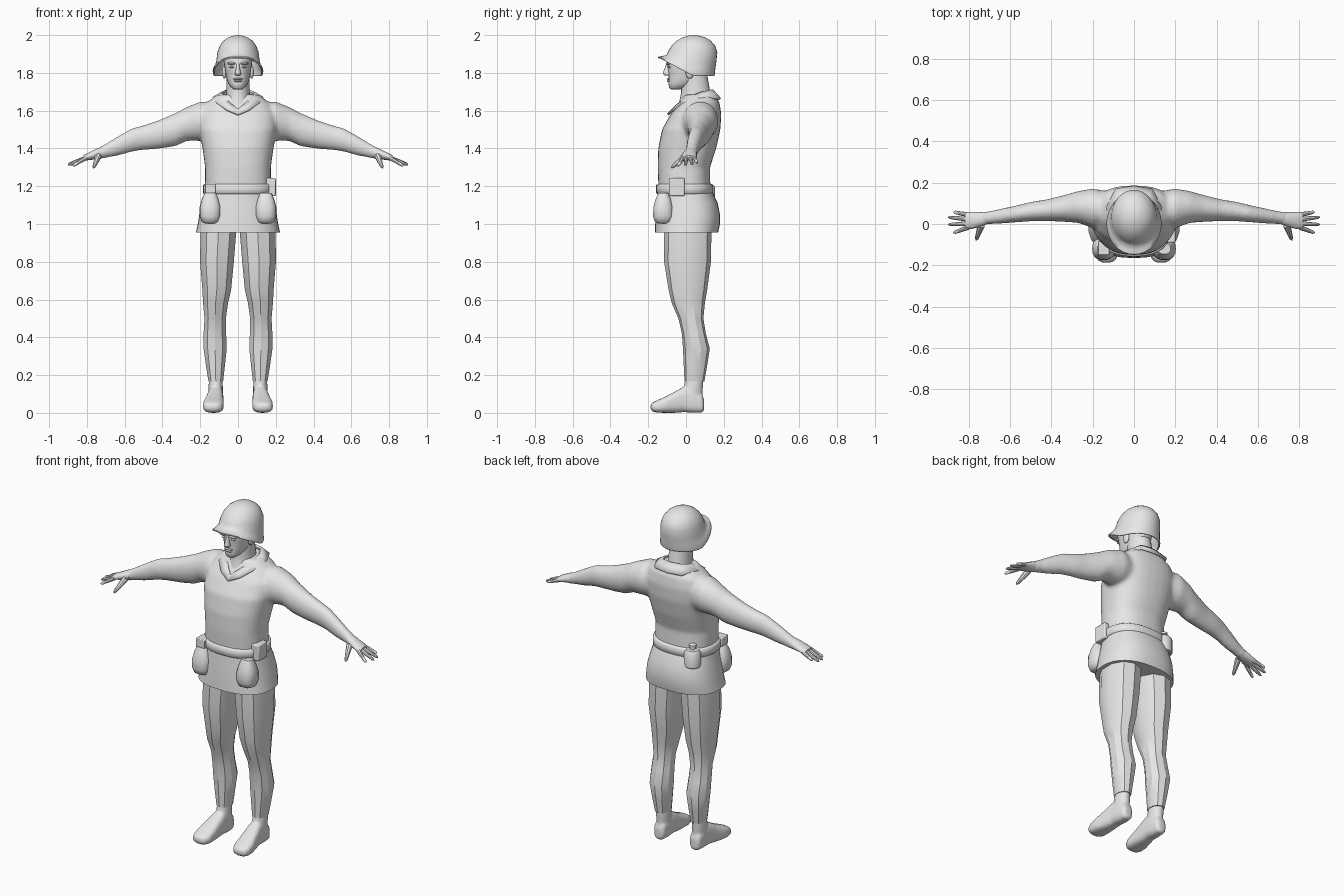
import bpy, bmesh, math
from mathutils import Vector, Matrix

grey = bpy.data.materials.new("light_grey")
grey.diffuse_color = (0.8, 0.8, 0.8, 1)


def loft(bm, rings, n=24, axis='z', p=2.0, s=1, phase=0.0, tilt=None, caps=True):
    """Skin rings (t, a0, a1, b0, b1) along an axis; s mirrors x."""
    loops = []
    for r in rings:
        t, a0, a1, b0, b1 = r[:5]
        loop = []
        for i in range(n):
            q = 2 * math.pi * (i + phase) / n
            c, d = math.cos(q), math.sin(q)
            a = (a0 + a1) / 2 + (a1 - a0) / 2 * math.copysign(abs(c) ** (2 / p), c)
            b = (b0 + b1) / 2 + (b1 - b0) / 2 * math.copysign(abs(d) ** (2 / p), d)
            co = {'x': (t, a, b), 'y': (a, t, b), 'z': (a, b, t)}[axis]
            lift = tilt(co[1]) * r[5] if tilt else 0
            loop.append(bm.verts.new((co[0] * s, co[1], co[2] + lift)))
        loops.append(loop)
    for u, v in zip(loops, loops[1:]):
        for i in range(n):
            j = (i + 1) % n
            bm.faces.new((u[i], u[j], v[j], v[i]))
    if caps:
        bm.faces.new(loops[0])
    bm.faces.new(loops[-1])


def tube(bm, a, b, r0, r1, n=8):
    """Tapered finger-like rod with a rounded end."""
    a, b = Vector(a), Vector(b)
    rot = (b - a).to_track_quat('Z', 'Y').to_matrix().to_4x4()
    prev = None
    for f, r in ((0, r0), (0.5, (r0 + r1) / 2), (0.9, r1), (1, r1 * 0.4)):
        ring = [bm.verts.new(a.lerp(b, f) + rot @ Vector((r * math.cos(k * math.tau / n),
                r * math.sin(k * math.tau / n), 0))) for k in range(n)]
        if prev:
            for k in range(n):
                bm.faces.new((prev[k], prev[(k + 1) % n], ring[(k + 1) % n], ring[k]))
        else:
            bm.faces.new(ring)
        prev = ring
    bm.faces.new(prev)


def ball(bm, c, r, seg=16):
    m = Matrix.Translation(c) @ Matrix.Diagonal((*r, 1))
    bmesh.ops.create_uvsphere(bm, u_segments=seg, v_segments=seg // 2 + 2, radius=1, matrix=m)


def box(bm, lo, hi):
    lo, hi = Vector(lo), Vector(hi)
    m = Matrix.Translation((lo + hi) / 2) @ Matrix.Diagonal((*(hi - lo), 1))
    bmesh.ops.create_cube(bm, size=1, matrix=m)


def finish(bm, name, angle=40, voxel=0, smooth=0, bevel=0, thick=0):
    bmesh.ops.recalc_face_normals(bm, faces=bm.faces)
    me = bpy.data.meshes.new(name)
    bm.to_mesh(me)
    bm.free()
    me.materials.append(grey)
    ob = bpy.data.objects.new(name, me)
    bpy.context.collection.objects.link(ob)
    bpy.context.view_layer.objects.active = ob
    ob.select_set(True)
    if voxel:
        m = ob.modifiers.new("blend", 'REMESH')
        m.mode, m.voxel_size, m.use_smooth_shade = 'VOXEL', voxel, True
        m = ob.modifiers.new("soften", 'SMOOTH')
        m.factor, m.iterations = 0.5, smooth
    else:
        if thick:
            m = ob.modifiers.new("thickness", 'SOLIDIFY')
            m.thickness, m.offset = thick, -1
        if bevel:
            m = ob.modifiers.new("bevel", 'BEVEL')
            m.width, m.segments = bevel, 2
        bpy.ops.object.shade_smooth_by_angle(angle=math.radians(angle))
    ob.select_set(False)
    return ob


# upper body and arms, blended into one skin
bm = bmesh.new()
torso = [(1.17, .175, -.145, .13), (1.3, .174, -.15, .127), (1.4, .188, -.147, .16),
         (1.5, .207, -.127, .182), (1.58, .205, -.082, .187), (1.64, .17, -.035, .178),
         (1.685, .11, -.01, .155)]
loft(bm, [(z, -w, w, f, b) for z, w, f, b in torso], 32, p=2.4)
arm = [(.08, 0, .15, 1.45, 1.645), (.2, -.02, .172, 1.44, 1.648), (.27, .005, .16, 1.44, 1.62),
       (.33, .01, .143, 1.412, 1.588), (.42, .014, .12, 1.398, 1.55), (.5, .013, .107, 1.392, 1.523),
       (.56, .009, .092, 1.383, 1.507), (.63, .003, .077, 1.363, 1.468), (.70, -.001, .062, 1.35, 1.425),
       (.74, -.006, .058, 1.342, 1.402)]
for s in (1, -1):
    loft(bm, arm, 20, 'x', s=s)
finish(bm, "upper_body", voxel=.011, smooth=4)

# hands
for s, side in ((1, "left"), (-1, "right")):
    bm = bmesh.new()
    loft(bm, [(.72, -.003, .056, 1.346, 1.41), (.75, -.015, .058, 1.343, 1.398), (.79, -.025, .058, 1.338, 1.378),
              (.82, -.024, .056, 1.335, 1.362)], 16, 'x', s=s)
    for y0, x1, y1, z1 in ((.045, .875, .058, 1.325), (.023, .9, .033, 1.315),
                           (.002, .9, -.003, 1.312), (-.017, .875, -.043, 1.308)):
        tube(bm, (.805 * s, y0, 1.35), (x1 * s, y1, z1), .012, .008)
    tube(bm, (.74 * s, -.005, 1.36), (.765 * s, -.078, 1.297), .018, .009)
    finish(bm, side + "_hand")

# jacket skirt with a sharp hem
bm = bmesh.new()
skirt = [(.955, .223, -.165, .17), (1.0, .213, -.163, .18), (1.05, .205, -.16, .18),
         (1.11, .19, -.155, .168), (1.16, .179, -.15, .145), (1.2, .174, -.147, .128)]
loft(bm, [(z, -w, w, f, b) for z, w, f, b in skirt], 32, p=2.4)
finish(bm, "jacket_skirt")

# belt
bm = bmesh.new()
for_belt = [(1.158, 0), (1.164, .008), (1.206, .008), (1.212, 0)]
loft(bm, [(z, -.178 - e, .178 + e, -.15 - e, .136 + e) for z, e in for_belt], 32, p=2.4)
finish(bm, "belt", 60)

# belt pouch and small buckle box
bm = bmesh.new()
box(bm, (.145, -.09, 1.148), (.2, -.008, 1.243))
finish(bm, "belt_pouch", bevel=.006)
bm = bmesh.new()
box(bm, (-.175, -.15, 1.163), (-.118, -.085, 1.213))
finish(bm, "belt_box", bevel=.004)

# canteen on the back of the belt
bm = bmesh.new()
loft(bm, [(z, -.12 - r, -.12 + r, .108 - r, .108 + r) for z, r in
          ((1.11, .04), (1.115, .046), (1.195, .046), (1.21, .035), (1.212, .015), (1.225, .015),
           (1.226, .02), (1.238, .02), (1.242, .012))], 18)
finish(bm, "canteen")

# rounded hip pockets
for s, side in ((1, "left"), (-1, "right")):
    bm = bmesh.new()
    loft(bm, [(z, .147 - w, .147 + w, -.12 - d, -.12 + d) for z, w, d in
              ((1.003, .03, .03), (1.012, .045, .046), (1.04, .056, .055), (1.09, .056, .053),
               (1.13, .045, .042), (1.165, .03, .026))], 18, p=2.5, s=s)
    finish(bm, side + "_pocket", 50)

# faceted trouser legs
leg = [(.98, .003, .203, -.115, .135), (.8, .018, .205, -.116, .132), (.65, .033, .192, -.092, .112),
       (.58, .05, .188, -.075, .1), (.5, .062, .18, -.04, .092), (.42, .06, .185, -.022, .105),
       (.34, .057, .185, -.016, .126), (.25, .067, .172, -.012, .112), (.165, .077, .158, -.008, .097)]
for s, side in ((1, "left"), (-1, "right")):
    bm = bmesh.new()
    loft(bm, leg, 10, p=2.2, s=s, phase=.5)
    finish(bm, side + "_trouser_leg", 30)

# boots
foot = [(.096, .098, .138, .012, .07), (.085, .084, .152, .002, .1), (.04, .078, .158, 0, .13),
        (-.01, .077, .162, .004, .14), (-.06, .076, .172, 0, .112), (-.11, .075, .184, 0, .086),
        (-.15, .077, .185, .001, .068), (-.175, .09, .176, .006, .056), (-.187, .11, .155, .018, .045)]
shaft = [(.04, .082, .154, -.01, .088), (.1, .08, .156, -.02, .088), (.14, .08, .156, -.012, .09),
         (.18, .082, .154, -.004, .092)]
for s, side in ((1, "left"), (-1, "right")):
    bm = bmesh.new()
    loft(bm, foot, 20, 'y', p=2.8, s=s)
    loft(bm, shaft, 20, s=s)
    finish(bm, side + "_boot", voxel=.007, smooth=3)

# head and neck
bm = bmesh.new()
head = [(1.713, .022, -.08, -.03), (1.722, .036, -.09, .0), (1.745, .052, -.093, .06), (1.775, .062, -.092, .095),
        (1.81, .068, -.094, .115), (1.86, .076, -.104, .13), (1.92, .07, -.08, .13)]
loft(bm, [(z, -w, w, f, b) for z, w, f, b in head], 24, p=2.2)
neck = [(1.58, .08, -.06, .14), (1.65, .068, -.035, .14), (1.7, .062, -.025, .128), (1.79, .062, -.03, .112)]
loft(bm, [(z, -w, w, f, b) for z, w, f, b in neck], 24)
finish(bm, "head", 60)

# face features
bm = bmesh.new()
loft(bm, [(1.787, -.014, .014, -.112, -.08), (1.795, -.018, .018, -.122, -.08), (1.803, -.014, .014, -.122, -.08),
          (1.83, -.009, .009, -.111, -.08), (1.85, -.009, .009, -.104, -.08)], 12)
finish(bm, "nose", 70)
bm = bmesh.new()
ball(bm, (0, -.09, 1.768), (.026, .011, .005))
ball(bm, (0, -.089, 1.757), (.022, .011, .006))
finish(bm, "lips", 70)
for s, side in ((1, "left"), (-1, "right")):
    bm = bmesh.new()
    ball(bm, (.03 * s, -.088, 1.832), (.015, .009, .006))
    finish(bm, side + "_eye", 70)
    bm = bmesh.new()
    ball(bm, (.032 * s, -.093, 1.85), (.024, .013, .007))
    finish(bm, side + "_brow", 70)
    bm = bmesh.new()
    ball(bm, (.072 * s, .02, 1.805), (.012, .022, .036))
    finish(bm, side + "_ear", 70)

# helmet shell with a rim that rises to the front
bm = bmesh.new()
rise = lambda y: .095 * min(1, max(0, (.04 - y) / .18))
shell = [(1.783, .133, -.148, .15, 1), (1.79, .134, -.147, .152, 1), (1.82, .123, -.125, .155, .8),
         (1.86, .115, -.103, .161, .45), (1.91, .109, -.093, .166, .1), (1.945, .096, -.075, .154, 0),
         (1.97, .077, -.05, .132, 0), (1.987, .053, -.02, .105, 0), (1.996, .028, .008, .072, 0),
         (2.0, .008, .03, .048, 0)]
loft(bm, [(z, -w, w, f, b, k) for z, w, f, b, k in shell], 32, tilt=rise, caps=False)
finish(bm, "helmet", 60, thick=.008)

# folded collar meeting in a V at the chest
bm = bmesh.new()
inner = [(0, .145, 1.712), (.06, .135, 1.712), (.088, .08, 1.7), (.072, .005, 1.672), (.035, -.045, 1.638), (0, -.075, 1.61)]
outer = [(0, .186, 1.665), (.09, .172, 1.668), (.135, .08, 1.672), (.115, -.02, 1.645), (.06, -.074, 1.608), (0, -.1, 1.583)]
for s in (1, -1):
    rows = [[bm.verts.new((x * s, y, z)) for x, y, z in r] for r in (inner, outer)]
    for i in range(5):
        bm.faces.new((rows[0][i], rows[0][i + 1], rows[1][i + 1], rows[1][i]))
bmesh.ops.remove_doubles(bm, verts=bm.verts, dist=.0005)
finish(bm, "collar", 50, thick=.012)
